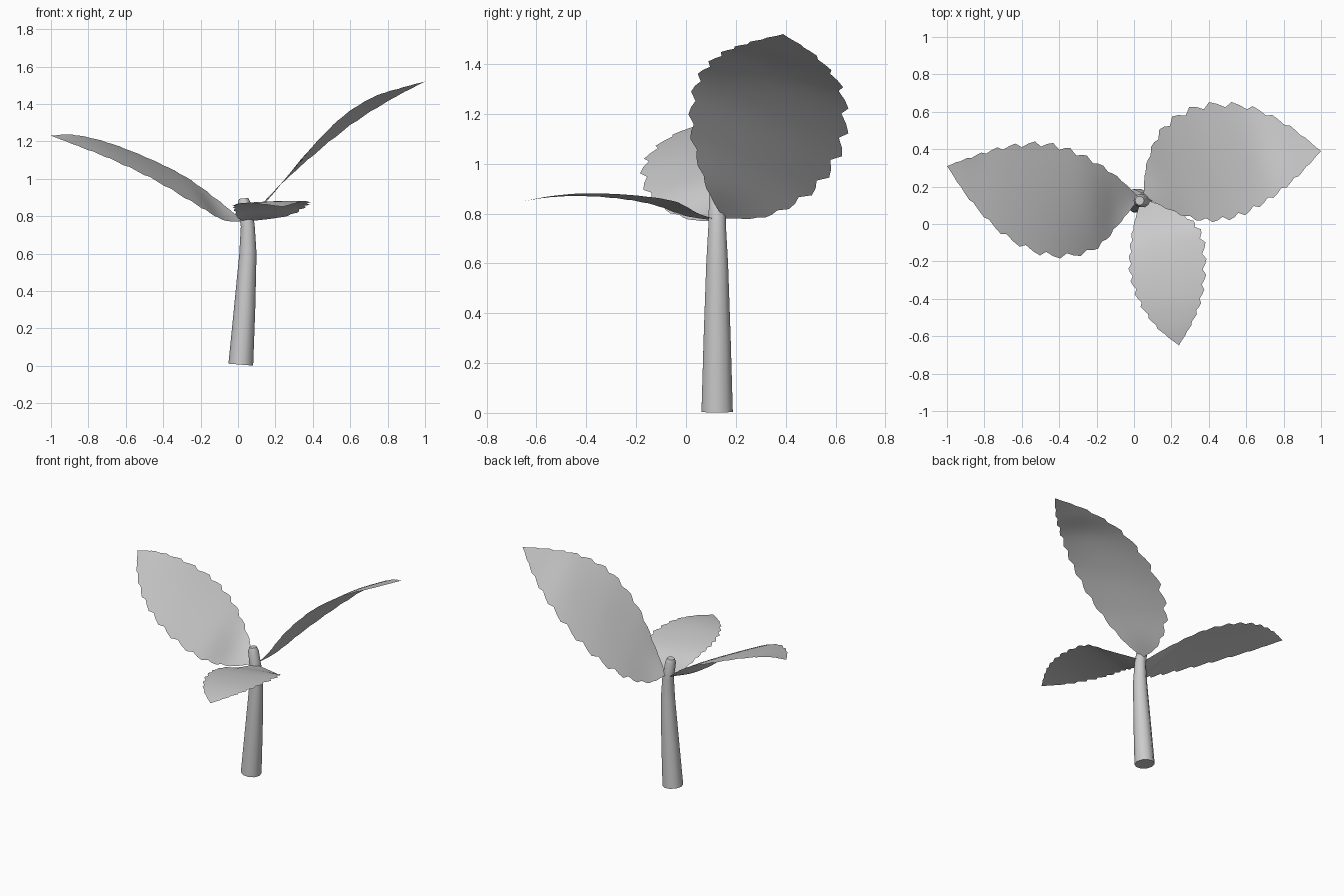
import bpy, bmesh, math
from mathutils import Vector

if "Cube" in bpy.data.objects:
    bpy.data.objects.remove(bpy.data.objects["Cube"])

grey = bpy.data.materials.new("plain grey")
grey.diffuse_color = (0.6, 0.6, 0.6, 1)
grey.use_nodes = True
grey.node_tree.nodes["Principled BSDF"].inputs["Base Color"].default_value = grey.diffuse_color


def finish(name, bm):
    me = bpy.data.meshes.new(name)
    bm.to_mesh(me)
    bm.free()
    me.materials.append(grey)
    ob = bpy.data.objects.new(name, me)
    bpy.context.collection.objects.link(ob)
    bpy.context.view_layer.objects.active = ob
    ob.select_set(True)
    bpy.ops.object.shade_smooth_by_angle(angle=math.radians(50))
    ob.select_set(False)


def spline(pts, t):
    """Catmull-Rom through pts, t in 0..1"""
    n = len(pts) - 1
    s = min(t * n, n - 1e-6)
    i = int(s)
    f = s - i
    b, c = pts[i], pts[i + 1]
    a = pts[i - 1] if i else b * 2 - c
    d = pts[i + 2] if i + 2 <= n else c * 2 - b
    return (b * 2 + (c - a) * f + (a * 2 - b * 5 + c * 4 - d) * f ** 2
            + (b * 3 - a - c * 3 + d) * f ** 3) * 0.5


def leaf(name, base, rows, tip, teeth=13, across=8):
    """Arched leaf: each row holds left edge, midrib and right edge"""
    rows = [(base,) * 3] + rows + [(tip,) * 3]
    left, mid, right = ([Vector(r[k]) for r in rows] for k in range(3))
    bm = bmesh.new()
    n = teeth * 3
    grid = []
    for j in range(n + 1):
        t = j / n
        L, M, R = (spline(c, t) for c in (left, mid, right))
        # saw-tooth margin, fading out near the base
        fade = min(1, t * 4)
        saw = 1 + fade * (0.035, 0.0, -0.06)[j % 3]
        line = []
        for k in range(across + 1):
            u = 2 * k / across - 1
            if abs(u) == 1:
                u *= saw
            line.append(bm.verts.new(
                M + (R - L) * (u / 2) + (L + R - M * 2) * (u * u / 2)))
        grid.append(line)
    for a, b in zip(grid, grid[1:]):
        for k in range(across):
            bm.faces.new((a[k], a[k + 1], b[k + 1], b[k]))
    bmesh.ops.remove_doubles(bm, verts=bm.verts, dist=0.0005)
    bm.normal_update()
    if sum(f.normal.z * f.calc_area() for f in bm.faces) < 0:
        bmesh.ops.reverse_faces(bm, faces=bm.faces)
    finish(name, bm)


# Large rear right leaf
leaf("right_leaf", (.05, .15, .78), [
    ((.07, .33, .79), (.14, .20, .87), (.18, .08, .91)),
    ((.16, .52, .90), (.28, .25, 1.03), (.36, .02, 1.13)),
    ((.35, .63, 1.08), (.46, .31, 1.215), (.55, .04, 1.325)),
    ((.60, .63, 1.285), (.66, .36, 1.375), (.72, .13, 1.435)),
    ((.82, .53, 1.425), (.84, .38, 1.455), (.87, .25, 1.485)),
], (1, .39, 1.52))

# Large left leaf
leaf("left_leaf", (.03, .14, .77), [
    ((-.08, .00, .78), (-.10, .12, .825), (-.10, .26, .88)),
    ((-.22, -.14, .86), (-.25, .10, .945), (-.28, .37, 1.01)),
    ((-.45, -.17, .995), (-.47, .13, 1.065), (-.48, .43, 1.11)),
    ((-.68, -.07, 1.105), (-.70, .18, 1.16), (-.70, .41, 1.195)),
    ((-.87, .12, 1.18), (-.88, .25, 1.21), (-.88, .355, 1.235)),
], (-1, .31, 1.23))

# Small front leaf
leaf("front_leaf", (.04, .14, .77), [
    ((.00, .00, .79), (.10, .03, .80), (.26, .05, .80)),
    ((-.02, -.13, .835), (.14, -.10, .845), (.36, -.05, .85)),
    ((-.02, -.27, .86), (.17, -.24, .87), (.38, -.23, .875)),
    ((.03, -.42, .87), (.20, -.40, .88), (.36, -.40, .88)),
    ((.12, -.55, .865), (.22, -.54, .87), (.31, -.53, .87)),
], (.24, -.65, .85))

# Tapered, bent stem with a rounded tip: x, z, radius, tilt
bm = bmesh.new()
rings = []
SIDES = 10
for x, z, r, tilt in ((.015, .006, .066, .08), (.035, .30, .057, .07),
                      (.053, .60, .046, 0), (.052, .75, .037, -.12),
                      (.032, .87, .034, -.1), (.030, .895, .024, -.1)):
    rings.append([bm.verts.new((x + r * math.cos(a), .125 + r * math.sin(a),
                                z - tilt * r * math.cos(a)))
                  for a in (2 * math.pi * k / SIDES for k in range(SIDES))])
for a, b in zip(rings, rings[1:]):
    for k in range(SIDES):
        m = (k + 1) % SIDES
        bm.faces.new((a[k], a[m], b[m], b[k]))
bm.faces.new(rings[0][::-1])
bm.faces.new(rings[-1])
finish("stem", bm)
